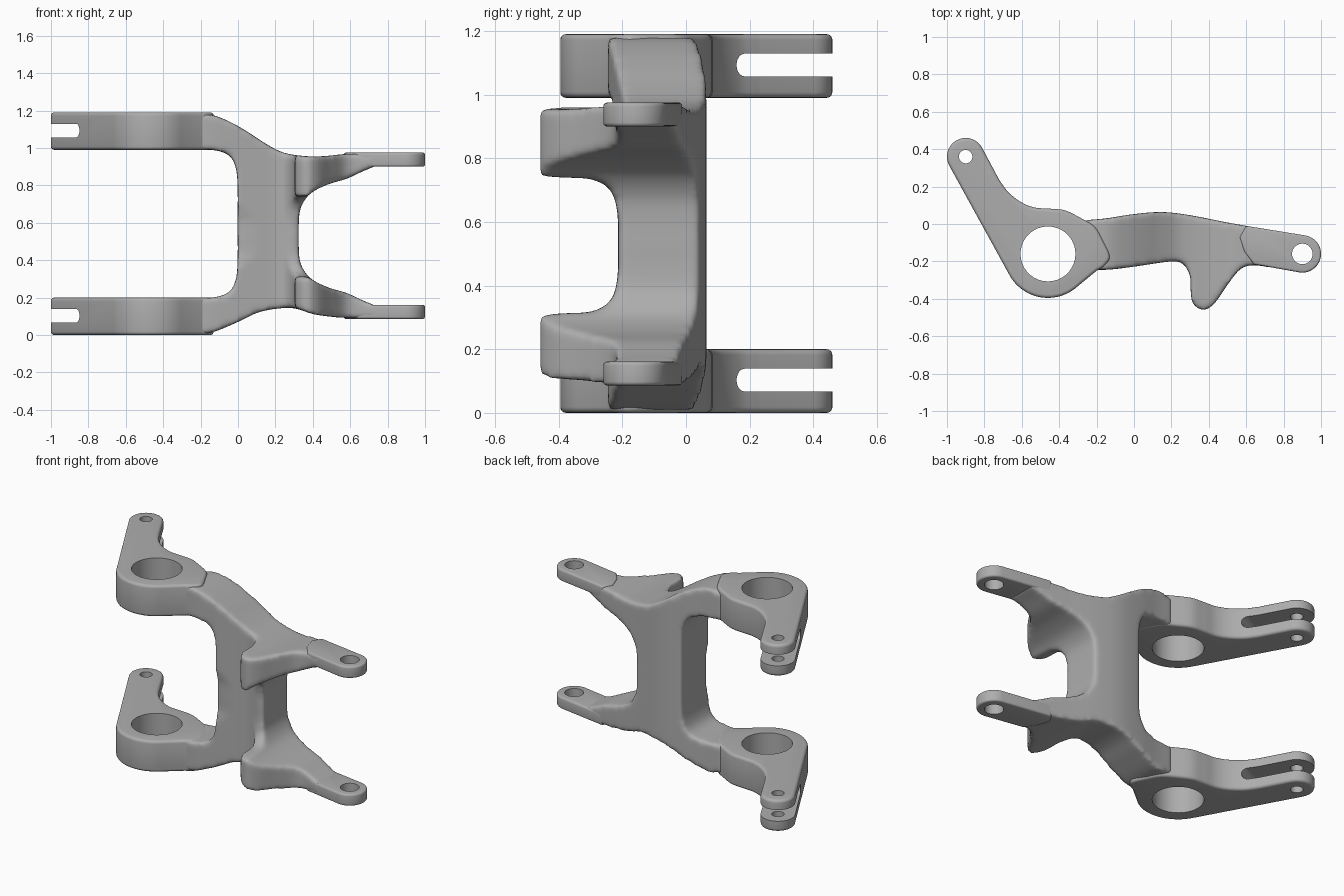
import bpy, bmesh
from math import sin, cos, radians
from mathutils import Vector

if "Cube" in bpy.data.objects:
    bpy.data.objects.remove(bpy.data.objects["Cube"])

metal = bpy.data.materials.new("grey_metal")
metal.use_nodes = True
metal.diffuse_color = (0.42, 0.42, 0.42, 1)
metal.node_tree.nodes["Principled BSDF"].inputs["Base Color"].default_value = metal.diffuse_color


def arc(cx, cy, r, a0, a1, n=24):
    angles = [radians(a0 + (a1 - a0) * i / n) for i in range(n + 1)]
    return [(cx + r * cos(a), cy + r * sin(a)) for a in angles]


def curve(points, n=6):
    """Smooth open curve through the points."""
    p = [Vector(q) for q in points]
    p = [2 * p[0] - p[1]] + p + [2 * p[-1] - p[-2]]
    out = []
    for a, b, c, d in zip(p, p[1:], p[2:], p[3:]):
        for i in range(n):
            t = i / n
            out.append(tuple(0.5 * (2 * b + (c - a) * t + (2 * a - 5 * b + 4 * c - d) * t**2
                                    + (3 * b - a - 3 * c + d) * t**3)))
    return out + [tuple(points[-1])]


def mirrored(points, middle):
    """Half a curve ending on the mid height, plus its reflection."""
    return points + [(u, 2 * middle - z) for u, z in reversed(points[:-1])]


# How profile coordinates and depth map to space
def flat(u, v, w): return (u, v, w)
def upright(u, v, w): return (u, w, v)
def sideways(u, v, w): return (w, u, v)


def prism(name, points, lo, hi, place=flat):
    bm = bmesh.new()
    face = bm.faces.new([bm.verts.new(place(u, v, lo)) for u, v in points])
    step = Vector(place(0, 0, hi)) - Vector(place(0, 0, lo))
    ext = bmesh.ops.extrude_face_region(bm, geom=[face])
    bmesh.ops.translate(bm, vec=step, verts=[g for g in ext["geom"] if isinstance(g, bmesh.types.BMVert)])
    if not face.is_valid or len(bm.faces) < len(points) + 2:
        bm.faces.new(bm.verts[:len(points)])
    bmesh.ops.recalc_face_normals(bm, faces=bm.faces)
    mesh = bpy.data.meshes.new(name)
    bm.to_mesh(mesh)
    bm.free()
    mesh.materials.append(metal)
    obj = bpy.data.objects.new(name, mesh)
    bpy.context.collection.objects.link(obj)
    return obj


def apply(obj, kind, **settings):
    mod = obj.modifiers.new(kind.title(), kind)
    for key, value in settings.items():
        setattr(mod, key, value)
    bpy.ops.object.select_all(action="DESELECT")
    bpy.context.view_layer.objects.active = obj
    obj.select_set(True)
    bpy.ops.object.modifier_apply(modifier=mod.name)


def combine(obj, tool, operation="DIFFERENCE"):
    apply(obj, "BOOLEAN", object=tool, operation=operation, solver="EXACT")
    bpy.data.objects.remove(tool)


def round_rim(obj, width):
    apply(obj, "BEVEL", width=width, segments=4, limit_method="ANGLE",
          angle_limit=radians(60), use_clamp_overlap=False)


def drill(obj, x, y, r):
    combine(obj, prism("drill", arc(x, y, r, 0, 350, 35), -1, 2))


def shade(obj, angle=35):
    bpy.ops.object.select_all(action="DESELECT")
    bpy.context.view_layer.objects.active = obj
    obj.select_set(True)
    bpy.ops.object.shade_smooth_by_angle(angle=radians(angle))


# Web body: plan outline with the hooks
plan_front = curve([(-.27, -.24), (-.15, -.245), (0, -.228), (.2, -.2), (.265, -.215), (.3, -.28),
                    (.303, -.36), (.315, -.425), (.37, -.46), (.43, -.425), (.5, -.325),
                    (.57, -.24), (.64, -.22), (.74, -.235)])
plan_back = curve([(.74, -.035), (.5, .008), (.3, .047), (.15, .064), (0, .053), (-.15, .03), (-.27, .02)])
web = prism("web_body", plan_front + plan_back, -.5, 2)

# Web body: front outline with both openings
top_edge = curve([(-.27, 1.17), (-.15, 1.178), (-.05, 1.143), (.05, 1.087), (.15, 1.022), (.25, .973),
                  (.38, .955), (.48, .958), (.58, .968), (.74, .968)])
low_edge = curve([(.74, .092), (.57, .092), (.48, .1), (.4, .112), (.3, .143), (.2, .14),
                  (.1, .118), (0, .07), (-.15, .012), (-.27, .02)])
right_gap = curve(mirrored([(.74, .905), (.66, .872), (.58, .835), (.48, .805), (.385, .755),
                            (.335, .68), (.325, .6), (.325, .53)], .53))
left_gap = curve(mirrored([(-.27, .02 + .18), (-.14, .2), (-.05, .228), (-.012, .295), (-.002, .4),
                           (-.002, .595)], .595))
front = prism("front_outline", top_edge + right_gap + low_edge + left_gap, -1, 1, upright)
combine(web, front, "INTERSECT")

# Recess between the upper and lower hooks
recess = curve(mirrored([(-.8, .29), (-.4, .312), (-.3, .318), (-.24, .35), (-.216, .42),
                         (-.214, .526)], .526))
combine(web, prism("recess", recess, -2, 2, sideways))

# Cast-like rounding of the web
apply(web, "REMESH", mode="VOXEL", voxel_size=.012)
apply(web, "SMOOTH", factor=.5, iterations=14)
shade(web, 60)

# Forked boss plates
EYE = Vector((-.9, .36))
ARM = Vector((.477, -.88)).normalized()
plate = (arc(*EYE, .1, 28, 208) + arc(-.46, -.16, .235, 208, 312)
         + curve([(-.2, -.25), (-.16, -.225), (-.13, -.175), (-.165, -.09), (-.21, -.015), (-.29, .035),
                  (-.37, .073), (-.45, .082), (-.53, .088), (-.6, .115), (-.67, .168), (-.72, .235)]))


def along_arm(s, z, t):
    p = EYE + ARM * s + ARM.orthogonal() * t
    return (p.x, p.y, z)


for label, base in (("lower", 0), ("upper", .99)):
    boss = prism(label + "_forked_boss", plate, base, base + .2)
    round_rim(boss, .018)
    drill(boss, -.46, -.16, .147)
    drill(boss, *EYE, .036)
    mid = base + .103
    slot = [(-.3, mid - .036)] + arc(.255, mid, .036, -90, 90, 12) + [(-.3, mid + .036)]
    combine(boss, prism("slot", slot, -.4, .4, along_arm))
    shade(boss)

# Thin end lugs
lug_outline = arc(.9, -.16, .1, -100, 80) + [(.6, -.01), (.565, -.07), (.59, -.15), (.64, -.215)]
for label, base in (("lower", .086), ("upper", .9)):
    lug = prism(label + "_end_lug", lug_outline, base, base + .075)
    round_rim(lug, .012)
    drill(lug, .9, -.16, .055)
    shade(lug)
